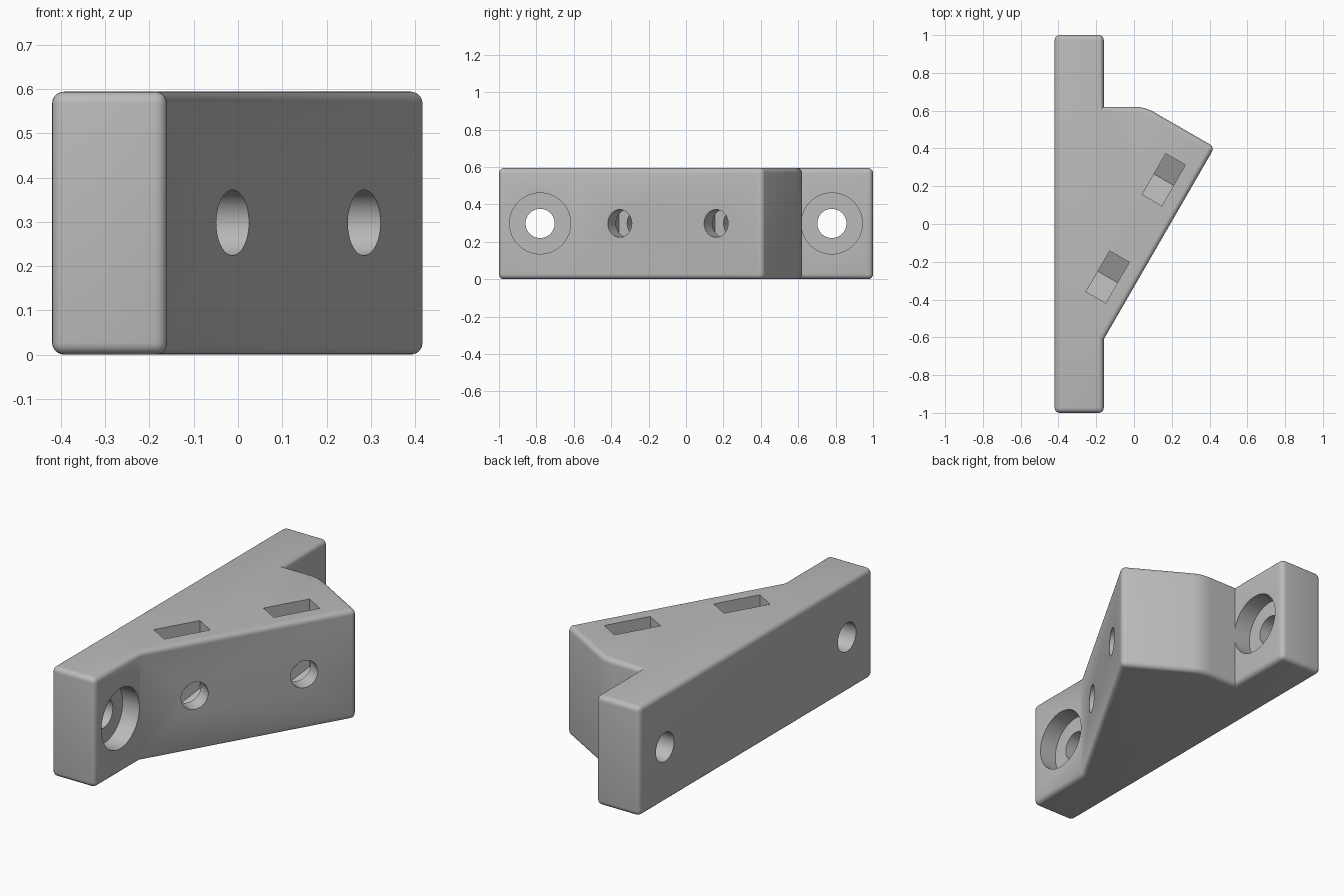
import bpy, bmesh, math
from mathutils import Vector, Matrix

if "Cube" in bpy.data.objects:
    bpy.data.objects.remove(bpy.data.objects["Cube"], do_unlink=True)

HEIGHT, MID = 0.594, 0.298
BACK, FACE = -0.42, -0.16          # back plate thickness range in x
ALONG = Vector((0.5, 0.866, 0)).normalized()     # along the slanted face
OUT = Vector((0.866, -0.5, 0)).normalized()      # out of the slanted face
UP = Vector((0, 0, 1))

grey = bpy.data.materials.new("plain grey")
grey.use_nodes = True
colour = (0.5, 0.5, 0.5, 1)
grey.diffuse_color = colour
grey.node_tree.nodes["Principled BSDF"].inputs["Base Color"].default_value = colour


def add_object(name, bm):
    bmesh.ops.recalc_face_normals(bm, faces=bm.faces)
    mesh = bpy.data.meshes.new(name)
    bm.to_mesh(mesh)
    bm.free()
    mesh.materials.append(grey)
    obj = bpy.data.objects.new(name, mesh)
    bpy.context.collection.objects.link(obj)
    return obj


def prism(bm, points, offset):
    face = bm.faces.new([bm.verts.new(p) for p in points])
    new = bmesh.ops.extrude_face_region(bm, geom=[face])["geom"]
    bmesh.ops.translate(bm, vec=offset, verts=[v for v in new if isinstance(v, bmesh.types.BMVert)])


def rod(start, end, radius, sides=48):
    bm = bmesh.new()
    axis = end - start
    turn = axis.to_track_quat('Z', 'Y').to_matrix().to_4x4()
    bmesh.ops.create_cone(bm, cap_ends=True, segments=sides, radius1=radius, radius2=radius,
                          depth=axis.length, matrix=Matrix.Translation((start + end) / 2) @ turn)
    return add_object("hole_cutter", bm)


def nut_slot(centre):
    # Straight-sided slot with a V floor, open at the top
    half, low, thick = 0.125, 0.144, 0.12
    shape = [(-half, 0.5), (-half, -low / 2), (0, -low), (half, -low / 2), (half, 0.5)]
    bm = bmesh.new()
    prism(bm, [centre - OUT * thick / 2 + ALONG * a + UP * z for a, z in shape], OUT * thick)
    return add_object("slot_cutter", bm)


# Bracket body: back plate with a slanted wedge, outline seen from above
arc = []
for i in range(9):
    a = math.radians(60 + 30 * i / 8)
    arc.append((0.004 + 0.2 * math.cos(a), 0.42 + 0.2 * math.sin(a)))
outline = [(BACK, -1), (FACE, -1), (FACE, -0.61), (0.427, 0.407)] + arc
outline += [(FACE, 0.62), (FACE, 1), (BACK, 1)]
bm = bmesh.new()
prism(bm, [(x, y, 0) for x, y in outline], UP * HEIGHT)
bmesh.ops.recalc_face_normals(bm, faces=bm.faces)

# Round the rims and the square outer corners
rounded = [e for e in bm.edges if e.calc_face_angle_signed() > math.radians(40)]
bmesh.ops.bevel(bm, geom=rounded, offset=0.027, offset_type='OFFSET', segments=5,
                profile=0.5, affect='EDGES', clamp_overlap=True)
bracket = add_object("bracket", bm)

# Counterbored mounting holes through both plate ends
cutters = []
for y in (-0.78, 0.78):
    cutters.append(rod(Vector((BACK - 0.1, y, MID)), Vector((0, y, MID)), 0.078))
    cutters.append(rod(Vector((FACE - 0.1, y, MID)), Vector((FACE + 0.01, y, MID)), 0.163, 64))

# Bolt holes square to the slanted face, each crossing a nut slot
for x, y in ((-0.012, -0.354), (0.285, 0.161)):
    mouth = Vector((x, y, MID))
    cutters.append(rod(mouth - OUT * 0.3, mouth + OUT * 0.1, 0.074))
    cutters.append(nut_slot(mouth - OUT * 0.147))

bpy.context.view_layer.objects.active = bracket
for cutter in cutters:
    cutter.hide_render = True
    mod = bracket.modifiers.new("cut", 'BOOLEAN')
    mod.operation, mod.solver, mod.object = 'DIFFERENCE', 'EXACT', cutter
    bpy.ops.object.modifier_apply(modifier=mod.name)
    bpy.data.objects.remove(cutter, do_unlink=True)

bpy.ops.object.select_all(action='DESELECT')
bracket.select_set(True)
bpy.ops.object.shade_smooth_by_angle(angle=math.radians(30))
